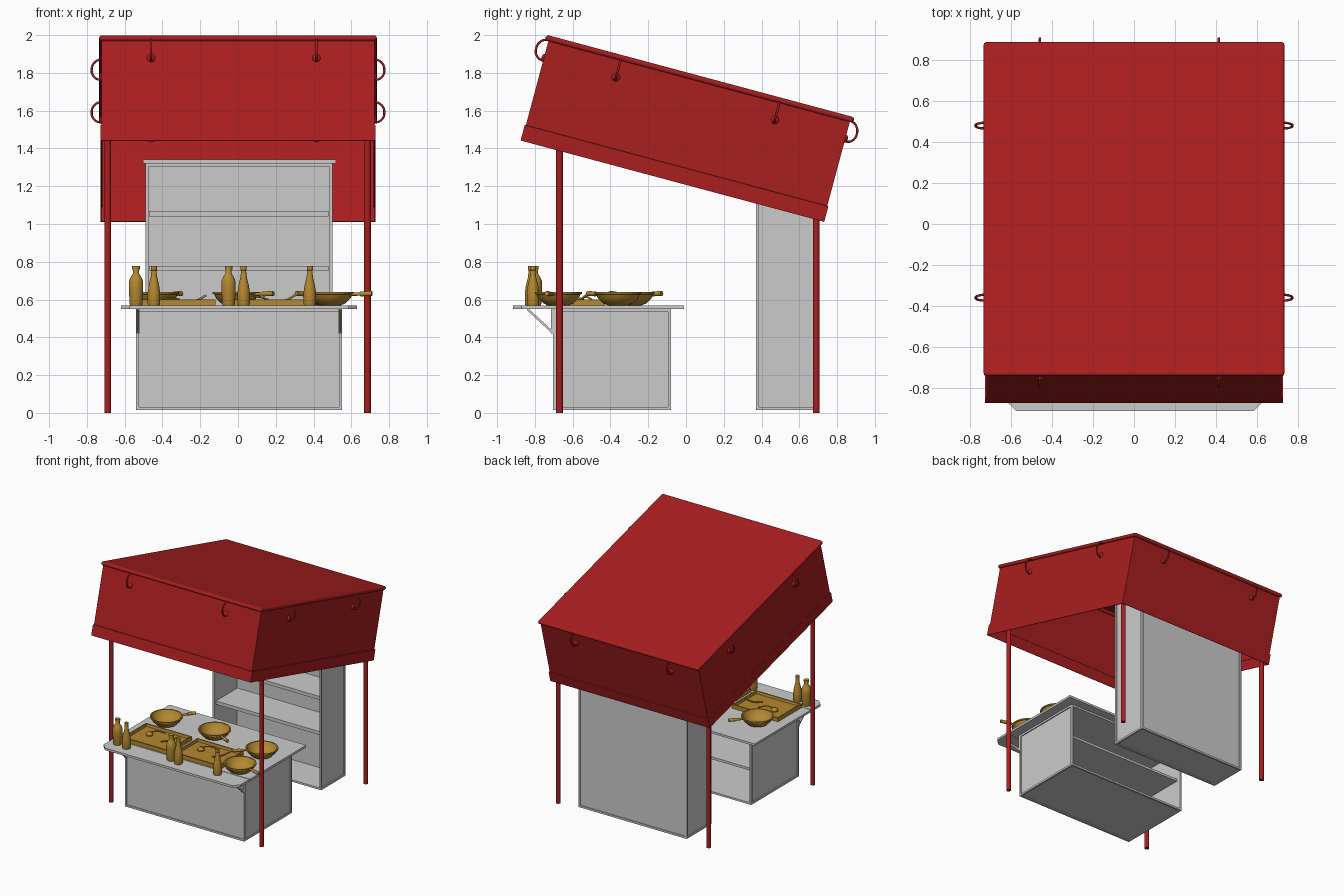
import bpy, bmesh, math
from mathutils import Matrix, Vector

if "Cube" in bpy.data.objects:
    bpy.data.objects.remove(bpy.data.objects["Cube"])


def material(name, color):
    m = bpy.data.materials.new(name)
    m.diffuse_color = color
    m.use_nodes = True
    m.node_tree.nodes["Principled BSDF"].inputs["Base Color"].default_value = m.diffuse_color
    return m


RED = material("red_cloth", (0.40, 0.013, 0.014, 1))
GOLD = material("gold_ware", (0.46, 0.25, 0.03, 1))


def finish(name, bm, mat=None, smooth=False, matrix=None):
    bmesh.ops.recalc_face_normals(bm, faces=bm.faces)
    me = bpy.data.meshes.new(name)
    bm.to_mesh(me)
    bm.free()
    if smooth:
        me.shade_smooth()
        me.set_sharp_from_angle(angle=math.radians(35))
    if mat:
        me.materials.append(mat)
    ob = bpy.data.objects.new(name, me)
    bpy.context.collection.objects.link(ob)
    if matrix:
        ob.matrix_world = matrix
    return ob


def box_bm(lo, hi):
    bm = bmesh.new()
    lo, hi = Vector(lo), Vector(hi)
    bmesh.ops.create_cube(bm, size=1, matrix=Matrix.Translation((lo + hi) / 2) @ Matrix.Diagonal((hi - lo).to_4d()))
    return bm


def box(name, lo, hi, mat=None, matrix=None):
    return finish(name, box_bm(lo, hi), mat, matrix=matrix)


def bevel(ob, width, segments):
    mod = ob.modifiers.new("bevel", 'BEVEL')
    mod.width, mod.segments = width, segments


def framed_box(name, lo, hi, open_dir, depth):
    """Box with recessed panels and one open side."""
    bm = box_bm(lo, hi)
    bm.normal_update()
    faces = list(bm.faces)
    bmesh.ops.inset_individual(bm, faces=faces, thickness=0.022)
    for f in faces:
        d = depth if f.normal.dot(Vector(open_dir)) > 0.9 else 0.008
        bmesh.ops.inset_individual(bm, faces=[f], thickness=0, depth=-d)
    return finish(name, bm)


def lathe(name, profile, loc, mat, steps=20):
    """Revolve (radius, height) points around z."""
    bm = bmesh.new()
    verts = [bm.verts.new((r, 0, z)) for r, z in profile]
    edges = [bm.edges.new(p) for p in zip(verts, verts[1:])]
    bmesh.ops.spin(bm, geom=verts + edges, cent=(0, 0, 0), axis=(0, 0, 1),
                   angle=2 * math.pi, steps=steps, use_duplicate=False)
    bmesh.ops.remove_doubles(bm, verts=bm.verts, dist=0.0005)
    return finish(name, bm, mat, True, Matrix.Translation(loc))


def tube(name, pts, radius, mat, matrix=None, res=2):
    """Smooth round tube through points."""
    cu = bpy.data.curves.new(name, 'CURVE')
    cu.dimensions, cu.bevel_depth, cu.bevel_resolution = '3D', radius, res
    cu.use_fill_caps, cu.resolution_u = True, 4
    sp = cu.splines.new('BEZIER')
    sp.bezier_points.add(len(pts) - 1)
    for bp, p in zip(sp.bezier_points, pts):
        bp.co = p
        bp.handle_left_type = bp.handle_right_type = 'AUTO' if len(pts) > 2 else 'VECTOR'
    cu.materials.append(mat)
    ob = bpy.data.objects.new(name, cu)
    bpy.context.collection.objects.link(ob)
    if matrix:
        ob.matrix_world = matrix
    return ob


# Canopy: tilted padded roof
TILT = Matrix.Translation((0, 0.077, 1.783)) @ Matrix.Rotation(math.radians(-15), 4, 'X')
roof = box("canopy_roof", (-0.735, -0.845, -0.03), (0.735, 0.845, 0), RED, TILT)
bevel(roof, 0.014, 3)

# Canopy skirt, open below, with a slightly flared hem
bm = bmesh.new()
rings = []
for z, o in ((-0.015, 0), (-0.49, 0), (-0.492, 0.006), (-0.576, 0.006)):
    rings.append([bm.verts.new((sx * (0.722 + o), sy * (0.826 + o), z))
                  for sx, sy in ((-1, -1), (1, -1), (1, 1), (-1, 1))])
for a, b in zip(rings, rings[1:]):
    for i in range(4):
        j = (i + 1) % 4
        bm.faces.new((a[i], a[j], b[j], b[i]))
skirt = finish("canopy_skirt", bm, RED, matrix=TILT)
sol = skirt.modifiers.new("thickness", 'SOLIDIFY')
sol.thickness, sol.offset = 0.008, -1


# Tie cords and grommets on all four skirt sides
def tie(offset, along, angle):
    m = TILT @ Matrix.Rotation(angle, 4, 'Z') @ Matrix.Translation((along, -offset, 0))
    tube("tie_cord", [(0, 0, -0.02), (0, -0.037, -0.04), (0, -0.053, -0.084),
                      (0, -0.034, -0.126), (0, 0.004, -0.138)], 0.006, RED, m)
    bm = bmesh.new()
    bmesh.ops.create_uvsphere(bm, u_segments=14, v_segments=8, radius=0.022,
                              matrix=Matrix.Translation((0, 0, -0.122)) @ Matrix.Diagonal((1, 0.6, 1, 1)))
    finish("tie_grommet", bm, RED, True, m)


for x in (-0.46, 0.415):
    tie(0.826, x, 0)
    tie(0.826, -x, math.pi)
for u in (-0.431, 0.44):
    tie(0.722, u, math.pi / 2)
    tie(0.722, -u, -math.pi / 2)

# Posts and roof rails
for x in (-0.69, 0.685):
    for y, top in ((-0.67, 1.95), (0.69, 1.585)):
        bm = bmesh.new()
        bmesh.ops.create_cone(bm, cap_ends=True, segments=16, radius1=0.018, radius2=0.018,
                              depth=top, matrix=Matrix.Translation((x, y, top / 2)))
        finish("canopy_post", bm, RED, True)
    tube("side_rail", [(x, -0.67, 1.935), (x, 0.69, 1.57)], 0.015, RED)
for y, z in ((-0.67, 1.935), (0.69, 1.57)):
    tube("cross_rail", [(-0.69, y, z), (0.685, y, z)], 0.015, RED)

# Back shelf unit, open towards the counter
framed_box("shelf_unit", (-0.49, 0.37, 0.015), (0.50, 0.69, 1.32), (0, -1, 0), 0.295)
box("shelf_unit_top", (-0.503, 0.358, 1.32), (0.518, 0.70, 1.342))
for z in (0.46, 0.75, 1.04):
    box("shelf_board", (-0.47, 0.385, z), (0.48, 0.67, z + 0.028))

# Counter, open at the back, with a folding front leaf
framed_box("counter_body", (-0.54, -0.705, 0.015), (0.55, -0.08, 0.55), (0, 1, 0), 0.595)
box("counter_shelf", (-0.52, -0.68, 0.28), (0.53, -0.11, 0.30))
box("counter_top", (-0.62, -0.745, 0.55), (0.63, -0.01, 0.568))
bm = bmesh.new()
face = bm.faces.new([bm.verts.new((x, y, 0.55)) for x, y in (
    (-0.62, -0.75), (-0.62, -0.87), (-0.575, -0.915), (0.585, -0.915), (0.63, -0.87), (0.63, -0.75))])
ext = bmesh.ops.extrude_face_region(bm, geom=[face])
bmesh.ops.translate(bm, vec=(0, 0, 0.018), verts=[v for v in ext["geom"] if isinstance(v, bmesh.types.BMVert)])
finish("counter_leaf", bm)

# Leaf brackets
for x in (-0.53, 0.54):
    box("bracket_plate", (x - 0.008, -0.715, 0.42), (x + 0.008, -0.704, 0.55))
    m = Matrix.Translation((x, -0.772, 0.487)) @ Matrix.Rotation(math.radians(-43), 4, 'X')
    box("bracket_brace", (-0.006, -0.092, -0.006), (0.006, 0.092, 0.006), matrix=m)

# Bottles: round-shouldered and tapered
ROUND = [(0, 0), (0.031, 0), (0.034, 0.01), (0.038, 0.10), (0.037, 0.13), (0.028, 0.152),
         (0.017, 0.168), (0.016, 0.19), (0.02, 0.192), (0.02, 0.209), (0, 0.209)]
TAPER = [(0, 0), (0.03, 0), (0.033, 0.01), (0.033, 0.07), (0.027, 0.11), (0.017, 0.15),
         (0.013, 0.185), (0.016, 0.188), (0.016, 0.209), (0, 0.209)]
for x, y, prof in ((-0.54, -0.80, ROUND), (-0.445, -0.82, TAPER), (-0.05, -0.80, ROUND),
                   (0.03, -0.82, TAPER), (0.38, -0.81, TAPER)):
    lathe("sauce_bottle", prof, (x, y, 0.568), GOLD)

# Pans with handles
PAN = [(0, 0), (0.05, 0), (0.08, 0.012), (0.106, 0.038), (0.117, 0.06), (0.124, 0.062), (0.124, 0.072),
       (0.113, 0.072), (0.098, 0.042), (0.075, 0.019), (0.048, 0.008), (0, 0.008)]
for x, y, deg in ((-0.437, -0.31, 53), (-0.01, -0.29, -30), (0.47, -0.36, 225), (0.49, -0.675, -16)):
    lathe("pan", PAN, (x, y, 0.568), GOLD, 28)
    m = Matrix.Translation((x, y, 0.628)) @ Matrix.Rotation(math.radians(deg), 4, 'Z')
    tube("pan_handle", [(0.112, 0, 0), (0.17, 0, 0.002)], 0.009, GOLD, m)
    tube("pan_grip", [(0.165, 0, 0.002), (0.228, 0, 0.004)], 0.013, GOLD, m)

# Trays, each with a scoop and a ladle
for x in (-0.54, -0.07):
    bm = box_bm((x, -0.74, 0.568), (x + 0.42, -0.43, 0.60))
    bm.normal_update()
    top = [f for f in bm.faces if f.normal.z > 0.9]
    bmesh.ops.inset_individual(bm, faces=top, thickness=0.016)
    bmesh.ops.inset_individual(bm, faces=top, thickness=0.006, depth=-0.02)
    finish("serving_tray", bm, GOLD)
    lathe("scoop_head", [(0, 0), (0.028, 0), (0.028, 0.008), (0.008, 0.03), (0, 0.03)],
          (x + 0.12, -0.555, 0.58), GOLD, 12)
    tube("scoop_handle", [(x + 0.12, -0.555, 0.60), (x + 0.17, -0.53, 0.615), (x + 0.23, -0.50, 0.60)],
         0.005, GOLD)
    tube("ladle_handle", [(x + 0.27, -0.62, 0.59), (x + 0.32, -0.57, 0.595), (x + 0.37, -0.53, 0.622)],
         0.006, GOLD)
